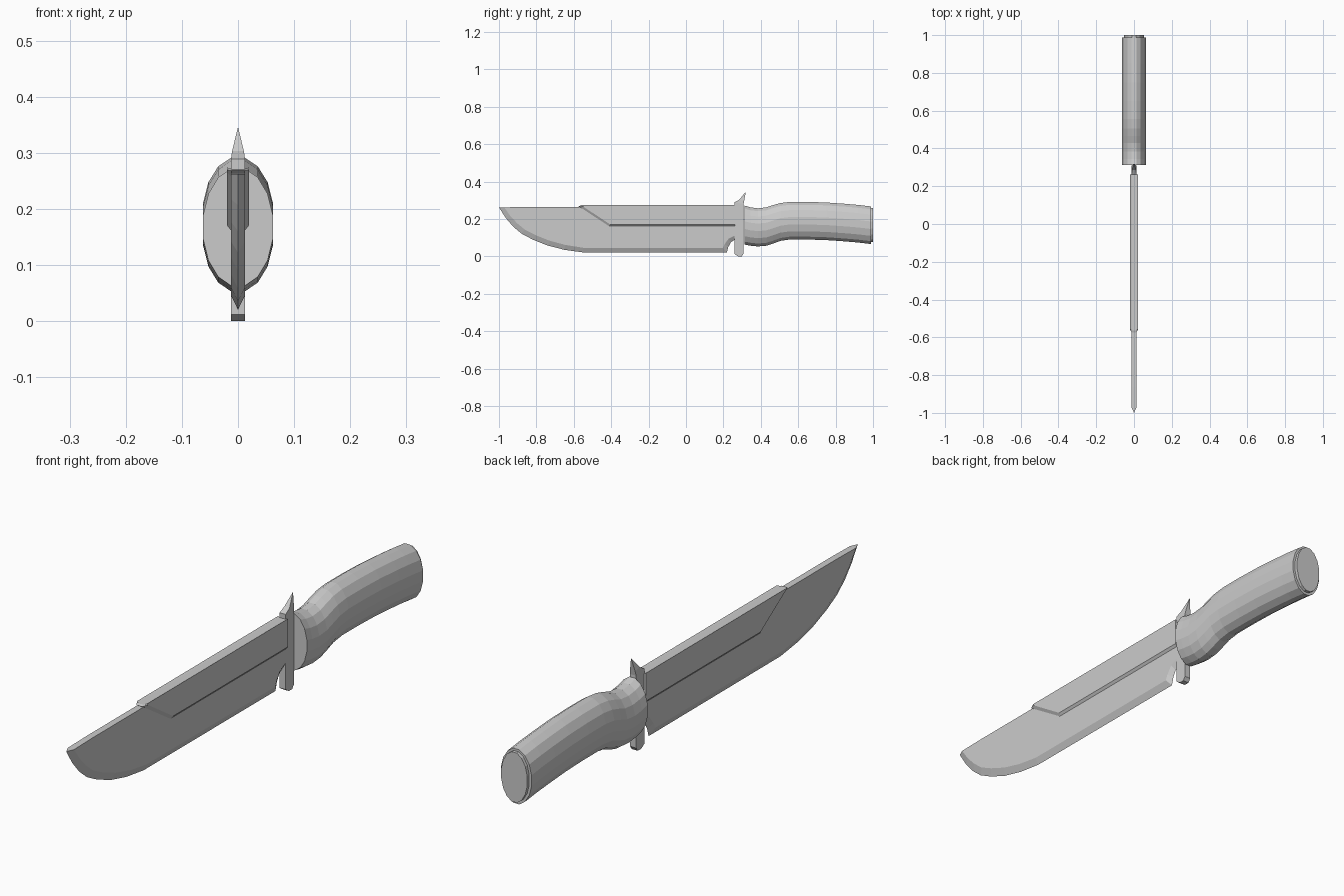
import bpy, bmesh, math

if "Cube" in bpy.data.objects:
    bpy.data.objects.remove(bpy.data.objects["Cube"])


def finish(name, bm):
    bmesh.ops.recalc_face_normals(bm, faces=bm.faces)
    me = bpy.data.meshes.new(name)
    bm.to_mesh(me)
    bm.free()
    ob = bpy.data.objects.new(name, me)
    bpy.context.collection.objects.link(ob)
    return ob


def loft(name, rings):
    """Skin matching closed rings and cap both ends."""
    bm = bmesh.new()
    vs = [[bm.verts.new(p) for p in r] for r in rings]
    n = len(rings[0])
    for a, b in zip(vs, vs[1:]):
        for i in range(n):
            j = (i + 1) % n
            bm.faces.new((a[i], a[j], b[j], b[i]))
    bm.faces.new(vs[0])
    bm.faces.new(vs[-1])
    bmesh.ops.remove_doubles(bm, verts=bm.verts, dist=1e-5)
    return finish(name, bm)


# Blade: flat sides, ground edge and squared choil (y, z points)
edge = [(-1, .262), (-.965, .207), (-.925, .16), (-.88, .122), (-.82, .09),
        (-.74, .058), (-.65, .035), (-.55, .021), (.218, .02), (.226, .05),
        (.24, .075), (.262, .09)]
inner = [(-.972, .262), (-.94, .217), (-.903, .177), (-.86, .142), (-.805, .114),
         (-.73, .084), (-.645, .061), (-.55, .046), (.197, .046), (.207, .066),
         (.228, .095), (.262, .112)]
T = .0125
bm = bmesh.new()
ev = [bm.verts.new((0, y, z)) for y, z in edge]
sides = []
for s in (-T, T):
    iv = [bm.verts.new((s, y, z)) for y, z in inner]
    sp = [bm.verts.new((s, .262, .264)), bm.verts.new((s, -.86, .264))]
    bm.faces.new(iv + sp)
    for i in range(len(ev) - 1):
        bm.faces.new((ev[i], ev[i + 1], iv[i + 1], iv[i]))
    sides.append((iv, sp))
(la, sa), (lb, sb) = sides
bm.faces.new((sa[0], sa[1], sb[1], sb[0]))          # spine
bm.faces.new((sa[1], la[0], lb[0], sb[1]))          # spine near tip
bm.faces.new((la[0], ev[0], lb[0]))                 # tip
bm.faces.new((la[-1], sa[0], sb[0], lb[-1], ev[-1]))  # back end
finish("blade", bm)

# Raised spine plate with sloped border
outer = [(-.575, .268), (-.56, .258), (-.412, .161), (.262, .161), (.262, .271), (-.565, .271)]
inset = [(-.56, .27), (-.548, .265), (-.406, .171), (.262, .171), (.262, .274), (-.556, .274)]
loft("spine_plate", [[(x, y, z) for y, z in pts] for x, pts in
                     ((-.02, inset), (-.012, outer), (.012, outer), (.02, inset))])

# Guard: rows of half width, front (y, z), back (y, z)
guard_rows = [(T, (.278, 0), (.298, 0)), (T, (.260, .012), (.308, .014)),
              (T, (.260, .289), (.308, .28)), (.0105, (.285, .303), (.311, .297)),
              (0, (.32, .346), (.32, .346))]
loft("guard", [[(-w, *f), (w, *f), (w, *b), (-w, *b)] for w, f, b in guard_rows])


# Handle: sixteen-sided oval sections (y, bottom z, top z)
def oval(y, lo, hi, w=.0635):
    c, r = (lo + hi) / 2, (hi - lo) / 2 / math.cos(math.pi / 16)
    return [(w * math.sin((i + .5) * math.pi / 8), y,
             c + r * math.cos((i + .5) * math.pi / 8)) for i in range(16)]


sections = [(.312, .063, .272), (.345, .057, .262), (.385, .053, .257), (.43, .057, .262),
            (.465, .068, .274), (.505, .083, .285), (.555, .09, .291), (.65, .09, .291),
            (.75, .087, .288), (.85, .08, .281), (.92, .074, .275), (.988, .066, .267)]
loft("handle", [oval(*s) for s in sections])

# Pommel cap
loft("pommel_cap", [oval(.98, .076, .259, .054), oval(1.0, .076, .259, .054)])
